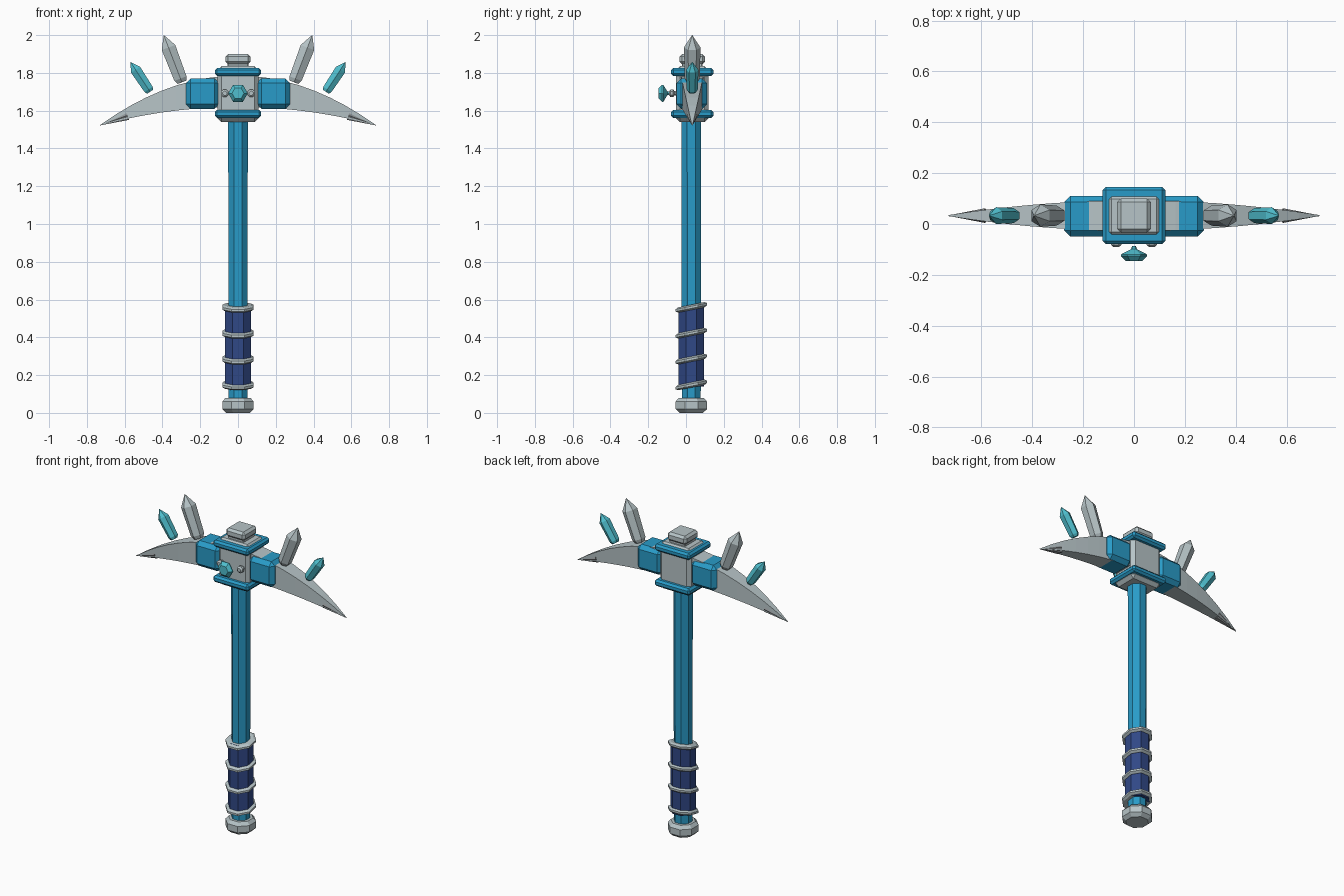
import bpy
import bmesh
from math import cos, sin, pi, radians
from mathutils import Matrix, Vector

cube = bpy.data.objects.get("Cube")
if cube:
    bpy.data.objects.remove(cube, do_unlink=True)

AXIS_Y = 0.033  # depth of the tool's centre line


def material(name, rgb):
    m = bpy.data.materials.new(name)
    m.use_nodes = True
    m.diffuse_color = (*rgb, 1)
    m.node_tree.nodes["Principled BSDF"].inputs["Base Color"].default_value = (*rgb, 1)
    return m


blue = material("bright blue", (0.022, 0.33, 0.58))
navy = material("navy wrap", (0.03, 0.065, 0.24))
silver = material("pale silver", (0.47, 0.55, 0.57))
steel = material("dark steel", (0.27, 0.29, 0.30))
teal = material("teal crystal", (0.08, 0.52, 0.62))


def finish(name, bm, mat):
    bmesh.ops.recalc_face_normals(bm, faces=bm.faces)
    mesh = bpy.data.meshes.new(name)
    bm.to_mesh(mesh)
    bm.free()
    mesh.materials.append(mat)
    obj = bpy.data.objects.new(name, mesh)
    bpy.context.collection.objects.link(obj)
    return obj


def loft(name, rings, mat):
    """Skin a list of equal-length point rings and cap both ends."""
    bm = bmesh.new()
    loops = [[bm.verts.new(p) for p in ring] for ring in rings]
    n = len(loops[0])
    for a, b in zip(loops, loops[1:]):
        for i in range(n):
            j = (i + 1) % n
            bm.faces.new((a[i], a[j], b[j], b[i]))
    bm.faces.new(loops[0])
    bm.faces.new(loops[-1])
    bmesh.ops.remove_doubles(bm, verts=bm.verts, dist=0.0005)
    return finish(name, bm, mat)


def turned(name, profile, sides, mat, matrix, phase=0.0):
    """Faceted lathe: profile is (radius, height) along local z."""
    rings = [[matrix @ Vector((max(r, 0.001) * cos(2 * pi * (i + phase) / sides),
                               max(r, 0.001) * sin(2 * pi * (i + phase) / sides), h))
              for i in range(sides)] for r, h in profile]
    return loft(name, rings, mat)


def box(name, centre, size, bevel, mat):
    bm = bmesh.new()
    bmesh.ops.create_cube(bm, size=1)
    bmesh.ops.scale(bm, vec=size, verts=bm.verts)
    bmesh.ops.translate(bm, vec=centre, verts=bm.verts)
    bmesh.ops.bevel(bm, geom=bm.edges[:], offset=bevel, segments=1,
                    affect='EDGES', profile=0.5)
    return finish(name, bm, mat)


def at(x, y, z):
    return Matrix.Translation((x, y, z))


def octagon(name, profile, mat, matrix):
    # profile radii are measured to the flats
    k = 1 / cos(pi / 8)
    return turned(name, [(r * k, h) for r, h in profile], 8, mat, matrix, 0.5)


# Handle: shaft, wrapped grip, tilted rings, pommel
base = at(0, AXIS_Y - 0.005, 0)
octagon("shaft", [(0.05, 0.05), (0.052, 1.56)], blue, base)
octagon("grip", [(0.068, 0.14), (0.068, 0.56)], navy, base)
octagon("pommel", [(0.062, 0), (0.083, 0.02), (0.083, 0.06), (0.066, 0.08)], silver, base)
tilt = Matrix.Identity(4)
tilt[2][1] = 0.2
for i in range(4):
    octagon(f"grip_ring_{i + 1}", [(0.07, -0.014), (0.083, -0.006), (0.083, 0.006), (0.07, 0.014)],
            silver, at(0, AXIS_Y - 0.005, 0.148 + 0.137 * i) @ tilt)

# Head block with collars and stepped cap
box("head_block", (0, AXIS_Y, 1.688), (0.215, 0.17, 0.296), 0.02, silver)
for label, z in (("lower", 1.583), ("upper", 1.805)):
    box(f"{label}_collar", (0, AXIS_Y, z), (0.246, 0.225, 0.042), 0.012, blue)
box("cap_neck", (0, AXIS_Y, 1.84), (0.11, 0.11, 0.04), 0.005, silver)
box("cap", (0, AXIS_Y, 1.873), (0.132, 0.135, 0.054), 0.014, silver)

# Curved double-ended blade
REACH = 0.73
STEPS = 9
sections = []
for i in range(-STEPS, STEPS + 1):
    t = i / STEPS
    top = 1.785 - 0.262 * t * t
    low = 1.62 - 0.097 * t * t
    half = 0.058 * (1 - t * t) + 0.002
    x = t * REACH
    sections.append([(x, AXIS_Y - half, low), (x, AXIS_Y + half, low),
                     (x, AXIS_Y + half, top + 0.001), (x, AXIS_Y - half, top + 0.001)])
loft("blade", sections, silver)

# Parts mirrored on both arms
crystal = [(0.65, 0.0), (0.9, 0.08), (1.0, 0.74), (0, 1.0)]
for side, s in (("left", 1), ("right", -1)):
    box(f"{side}_sleeve", (s * 0.187, AXIS_Y - 0.003, 1.69), (0.175, 0.16, 0.16), 0.024, blue)

    # Pointed steel tip along the blade direction
    tip, root = Vector((s * REACH, AXIS_Y, 1.523)), Vector((s * 0.585, AXIS_Y, 1.575))
    aim = (tip - root).to_track_quat('Z', 'Y').to_matrix().to_4x4()
    turned(f"{side}_tip", [(0.029, 0), (0, (tip - root).length)], 6, steel,
           Matrix.Translation(root) @ aim)

    # Floating crystals leaning outward
    for name, mat, x, z, angle, radius, length in (
            ("silver_crystal", silver, 0.297, 1.75, 21, 0.044, 0.267),
            ("teal_crystal", teal, 0.465, 1.7, 33.5, 0.033, 0.189)):
        turned(f"{side}_{name}", [(r * radius, h * length) for r, h in crystal], 6, mat,
               at(s * x, AXIS_Y, z) @ Matrix.Rotation(s * radians(angle), 4, 'Y'), 0.5)

    # Stud beside the gem
    turned(f"{side}_stud", [(0.012, 0), (0.012, 0.015), (0.022, 0.022), (0.022, 0.036), (0.012, 0.044)],
           8, silver, at(s * 0.07, -0.046, 1.692) @ Matrix.Rotation(pi / 2, 4, 'X'), 0.5)

# Cut gem floating on the front
turned("front_gem", [(0.008, 0), (0.012, 0.012), (0.052, 0.033), (0.052, 0.039), (0.032, 0.058)], 6, teal,
       at(0, -0.087, 1.692) @ Matrix.Rotation(pi / 2, 4, 'X'))
